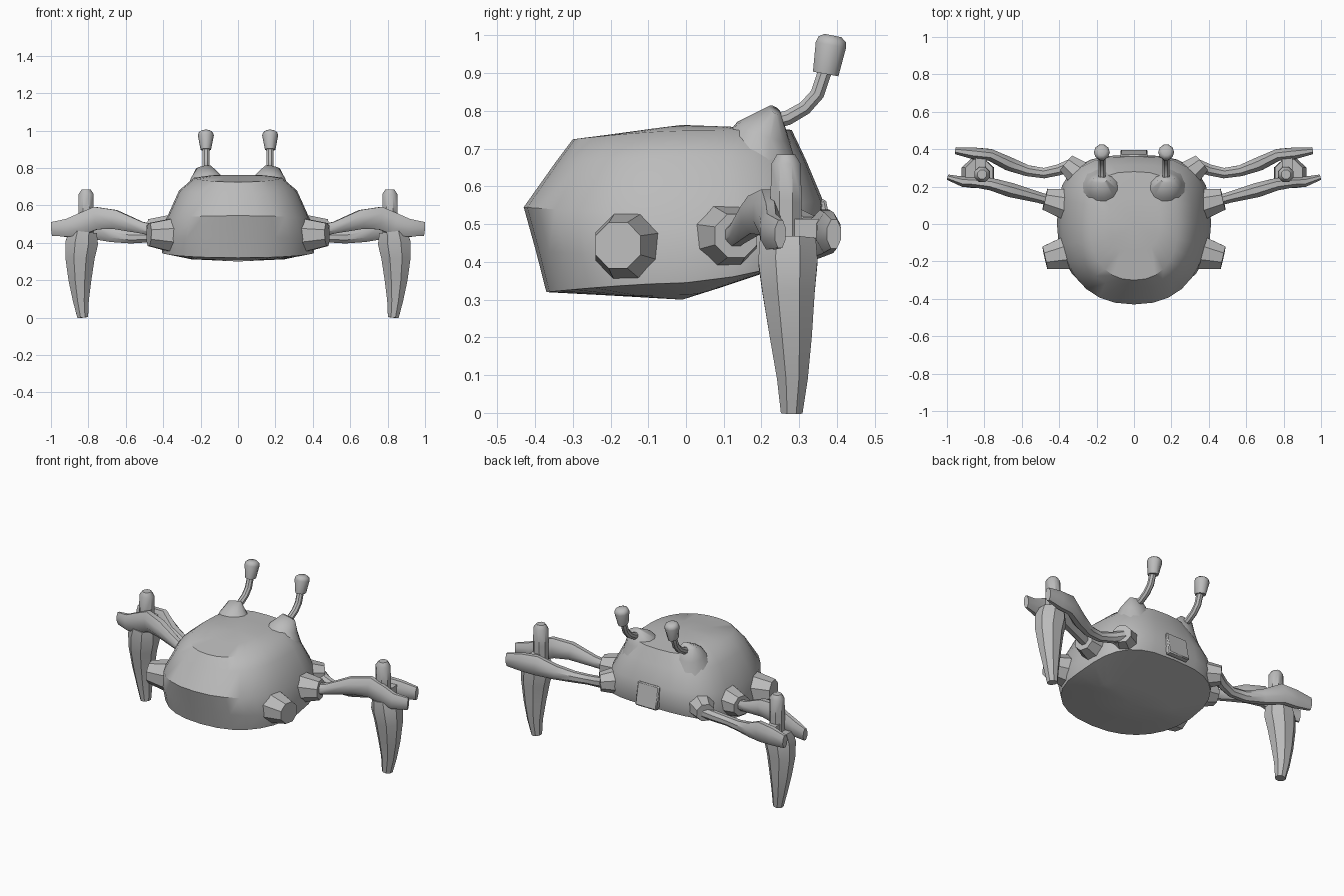
import bpy, bmesh, math
from mathutils import Vector, Matrix

grey = bpy.data.materials.new("plain grey")
grey.diffuse_color = (0.5, 0.5, 0.5, 1)


def finish(name, bm, mirror=False, angle=40):
    """Turn a bmesh into a shaded object, optionally mirrored left to right."""
    bmesh.ops.recalc_face_normals(bm, faces=bm.faces)
    me = bpy.data.meshes.new(name)
    bm.to_mesh(me)
    bm.free()
    me.materials.append(grey)
    ob = bpy.data.objects.new(name, me)
    bpy.context.collection.objects.link(ob)
    bpy.ops.object.select_all(action='DESELECT')
    ob.select_set(True)
    bpy.context.view_layer.objects.active = ob
    bpy.ops.object.shade_smooth_by_angle(angle=math.radians(angle))
    if mirror:
        ob.modifiers.new("mirror", 'MIRROR')
    return ob


def bridge(bm, rings):
    for r0, r1 in zip(rings, rings[1:]):
        n = len(r0)
        for i in range(n):
            j = (i + 1) % n
            bm.faces.new((r0[i], r0[j], r1[j], r1[i]))


def tube(name, pts, sides=8, up=(0, 0, 1), angle=40):
    """Closed tube along points (x, y, z, side radius, up radius), mirrored."""
    bm = bmesh.new()
    up = Vector(up)
    c = [Vector(p[:3]) for p in pts]
    rings = []
    for k, p in enumerate(pts):
        t = (c[min(k + 1, len(c) - 1)] - c[max(k - 1, 0)]).normalized()
        side = t.cross(up).normalized()
        top = side.cross(t)
        ring = []
        for i in range(sides):
            a = 2 * math.pi * (i + 0.5) / sides
            ring.append(bm.verts.new(c[k] + side * p[3] * math.cos(a) + top * p[4] * math.sin(a)))
        rings.append(ring)
    bridge(bm, rings)
    bm.faces.new(rings[0])
    bm.faces.new(rings[-1])
    return finish(name, bm, True, angle)


def spow(v, e):
    return math.copysign(abs(v) ** e, v)


# Body shell: rounded rings (half width, back y, front y, back z, side z, front z)
body_rings = [
    (0.25, -0.20, 0.10, 0.311, 0.312, 0.335),
    (0.405, -0.37, 0.355, 0.320, 0.345, 0.420),
    (0.412, -0.398, 0.370, 0.430, 0.410, 0.475),
    (0.385, -0.430, 0.362, 0.545, 0.525, 0.565),
    (0.315, -0.345, 0.318, 0.665, 0.680, 0.670),
    (0.235, -0.300, 0.280, 0.725, 0.748, 0.750),
    (0.140, -0.150, 0.150, 0.744, 0.761, 0.757),
]
bm = bmesh.new()
rings = []
N = 28
for w, yb, yf, zb, zs, zf in body_rings:
    ring = []
    for i in range(N):
        a = 2 * math.pi * i / N
        ca, sa = math.cos(a), math.sin(a)
        n, yy, zz = (2.9, yf, zf) if sa > 0 else (2.3, -yb, zb)
        s = spow(sa, 2 / n)
        z = zs + (zz - zs) * abs(s) ** 1.5
        ring.append(bm.verts.new((w * spow(ca, 2 / n), yy * s, z)))
    rings.append(ring)
bridge(bm, rings)
for ring, z in ((rings[0], 0.30), (rings[-1], 0.763)):
    tip = bm.verts.new((0, -0.01, z))
    for i in range(N):
        bm.faces.new((ring[i], ring[(i + 1) % N], tip))
finish("body_shell", bm)

# Eye mounds, stalks and eyes
tube("eye_mound", [(0.165, 0.185, 0.66, 0.125, 0.125), (0.172, 0.205, 0.745, 0.085, 0.075),
                   (0.185, 0.235, 0.803, 0.042, 0.018)], 12, (0, 1, 0), 60)
tube("eye_stalk", [(0.172, 0.23, 0.772, 0.022, 0.020), (0.172, 0.27, 0.782, 0.021, 0.020),
                   (0.172, 0.315, 0.808, 0.020, 0.020), (0.172, 0.348, 0.845, 0.020, 0.020),
                   (0.172, 0.368, 0.905, 0.020, 0.020)], 8, (1, 0, 0))
tube("eye", [(0.172, 0.370, 0.898, 0.036, 0.028), (0.172, 0.384, 0.975, 0.043, 0.043),
             (0.172, 0.387, 0.990, 0.039, 0.038), (0.172, 0.389, 1.000, 0.024, 0.024)],
     10, (1, 0, 0))

# Limb sockets: base centre, outward direction, length, base and end radius
for name, base, d, length, r0, r1 in (
        ("rear_socket", (0.34, -0.15, 0.44), (1, -0.22, 0.03), 0.14, 0.10, 0.066),
        ("middle_socket", (0.34, 0.10, 0.465), (1, 0.24, 0.03), 0.14, 0.095, 0.062),
        ("front_socket", (0.27, 0.25, 0.475), (0.75, 0.62, -0.05), 0.12, 0.085, 0.055)):
    b = Vector(base)
    e = b + Vector(d).normalized() * length
    tube(name, [(*b, r0, r0), (*e, r1, r1)], 8)

# Two arms on each side, flaring into claw plates
tube("rear_arm", [(0.44, 0.122, 0.465, 0.030, 0.032), (0.52, 0.145, 0.482, 0.032, 0.034),
                  (0.66, 0.182, 0.525, 0.042, 0.055), (0.76, 0.212, 0.532, 0.036, 0.066),
                  (0.84, 0.222, 0.500, 0.030, 0.062), (0.91, 0.225, 0.480, 0.030, 0.052),
                  (0.995, 0.250, 0.474, 0.016, 0.040)], 8)
tube("front_arm", [(0.34, 0.315, 0.465, 0.034, 0.034), (0.40, 0.290, 0.445, 0.032, 0.032),
                   (0.48, 0.272, 0.430, 0.030, 0.030), (0.57, 0.285, 0.428, 0.032, 0.034),
                   (0.67, 0.322, 0.445, 0.040, 0.045), (0.77, 0.370, 0.480, 0.034, 0.064),
                   (0.86, 0.378, 0.478, 0.034, 0.058), (0.955, 0.392, 0.474, 0.020, 0.042)], 8)

# Pivot between the claw plates
tube("claw_pivot", [(0.82, 0.21, 0.485, 0.040, 0.040), (0.82, 0.385, 0.485, 0.040, 0.040)], 4)

# Tall hanging leg with a capped rod on top
tube("leg_rod", [(0.812, 0.265, 0.42, 0.045, 0.045), (0.812, 0.265, 0.56, 0.044, 0.045),
                 (0.812, 0.265, 0.660, 0.044, 0.042), (0.812, 0.265, 0.685, 0.026, 0.026)],
     8, (0, 1, 0))
tube("leg_spike", [(0.828, 0.270, 0.460, 0.080, 0.080), (0.835, 0.270, 0.400, 0.094, 0.085),
                   (0.845, 0.272, 0.320, 0.085, 0.075), (0.845, 0.278, 0.200, 0.066, 0.060),
                   (0.840, 0.282, 0.090, 0.046, 0.044), (0.830, 0.280, 0.000, 0.031, 0.031)],
     8, (0, 1, 0))

# Small bevelled plate on the body end
bm = bmesh.new()
bmesh.ops.create_cube(bm, size=1, matrix=Matrix.Translation((0, 0.367, 0.495))
                      @ Matrix.Rotation(0.2, 4, 'X') @ Matrix.Diagonal((0.145, 0.035, 0.14, 1)))
bmesh.ops.bevel(bm, geom=bm.edges[:], offset=0.006, segments=1, affect='EDGES')
finish("end_plate", bm)
